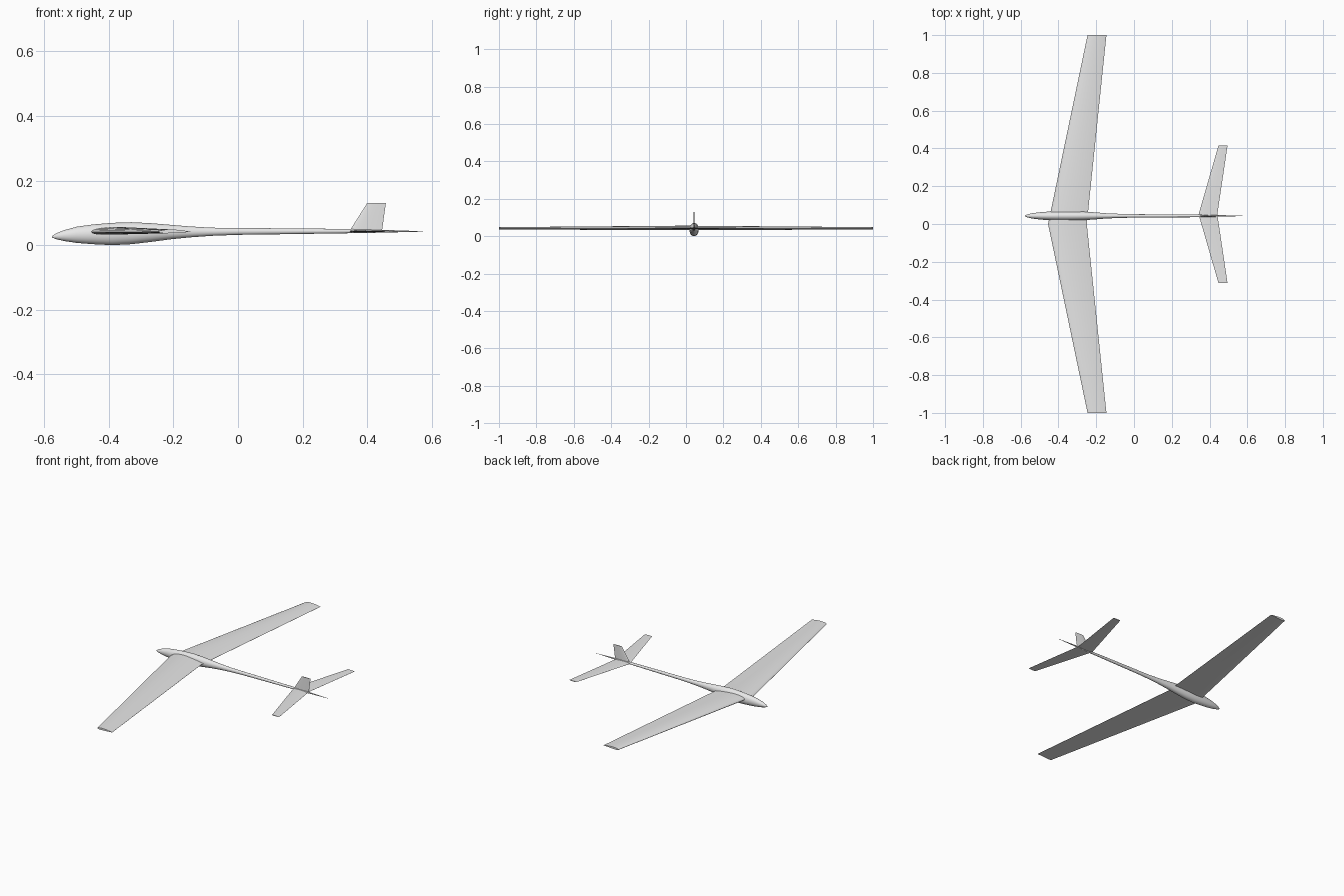
import bpy, bmesh, math

if "Cube" in bpy.data.objects:
    bpy.data.objects.remove(bpy.data.objects["Cube"])

grey = bpy.data.materials.new("light_grey")
grey.diffuse_color = (0.8, 0.8, 0.8, 1)
grey.use_nodes = True
grey.node_tree.nodes["Principled BSDF"].inputs["Base Color"].default_value = grey.diffuse_color

FUSELAGE_Y = 0.043


def loft(name, rings):
    """Skin closed rings of equal point count and cap both ends."""
    bm = bmesh.new()
    loops = [[bm.verts.new(p) for p in ring] for ring in rings]
    n = len(loops[0])
    for a, b in zip(loops, loops[1:]):
        for i in range(n):
            j = (i + 1) % n
            bm.faces.new((a[i], a[j], b[j], b[i]))
    bm.faces.new(loops[0])
    bm.faces.new(loops[-1])
    bmesh.ops.recalc_face_normals(bm, faces=bm.faces)
    mesh = bpy.data.meshes.new(name)
    bm.to_mesh(mesh)
    bm.free()
    mesh.materials.append(grey)
    obj = bpy.data.objects.new(name, mesh)
    bpy.context.collection.objects.link(obj)
    bpy.ops.object.select_all(action='DESELECT')
    obj.select_set(True)
    bpy.context.view_layer.objects.active = obj
    bpy.ops.object.shade_smooth_by_angle(angle=math.radians(40))
    return obj


def airfoil(thickness, camber, steps=12):
    """Unit-chord section, running over the top and back underneath."""
    def half(u):
        return 5 * thickness * (0.2969 * math.sqrt(u) - 0.126 * u - 0.3516 * u**2
                                + 0.2843 * u**3 - 0.1015 * u**4)

    us = [(1 - math.cos(math.pi * i / steps)) / 2 for i in range(steps + 1)]
    mean = lambda u: camber * 4 * u * (1 - u)
    top = [(u, mean(u) + half(u) + 0.001) for u in reversed(us)]
    under = [(u, mean(u) - half(u) - 0.001) for u in us[1:]]
    return top + under


def surface(name, stations, z, thickness, camber):
    """Wing from stations of (y, leading x, trailing x)."""
    section = airfoil(thickness, camber)
    return loft(name, [[(le + u * (te - le), y, z + h * (te - le)) for u, h in section]
                       for y, le, te in stations])


# fuselage: x, underside z, top z, half width
profile = [
    (-0.577, 0.024, 0.028, 0.002), (-0.565, 0.019, 0.036, 0.008),
    (-0.54, 0.013, 0.046, 0.014), (-0.50, 0.007, 0.057, 0.019),
    (-0.45, 0.003, 0.064, 0.023), (-0.39, 0.000, 0.069, 0.025),
    (-0.33, 0.003, 0.071, 0.025), (-0.27, 0.010, 0.068, 0.023),
    (-0.21, 0.018, 0.063, 0.019), (-0.15, 0.024, 0.058, 0.014),
    (-0.08, 0.029, 0.054, 0.011), (0.0, 0.032, 0.053, 0.009),
    (0.15, 0.034, 0.052, 0.008), (0.35, 0.037, 0.050, 0.007),
    (0.46, 0.039, 0.047, 0.004), (0.575, 0.042, 0.043, 0.001),
]
SIDES = 24
angles = [2 * math.pi * i / SIDES for i in range(SIDES)]
loft("fuselage", [[(x, FUSELAGE_Y + w * math.cos(a),
                    (lo + hi) / 2 + (hi - lo) / 2 * math.sin(a)) for a in angles]
                  for x, lo, hi, w in profile])

# main wing, swept and tapered
surface("main_wing", [(-1, -0.246, -0.146), (0, -0.455, -0.25), (1, -0.246, -0.146)],
        0.041, 0.115, 0.02)

# tailplane
surface("tailplane", [(-0.312, 0.447, 0.495), (0.051, 0.342, 0.441), (0.415, 0.447, 0.495)],
        0.043, 0.07, 0.0)

# upright fin: leading x, trailing x at base and top
fin_section = airfoil(0.07, 0.0)
loft("tail_fin", [[(le + u * (te - le), FUSELAGE_Y + h * (te - le), z) for u, h in fin_section]
                  for z, le, te in [(0.043, 0.345, 0.446), (0.13, 0.40, 0.458)]])
